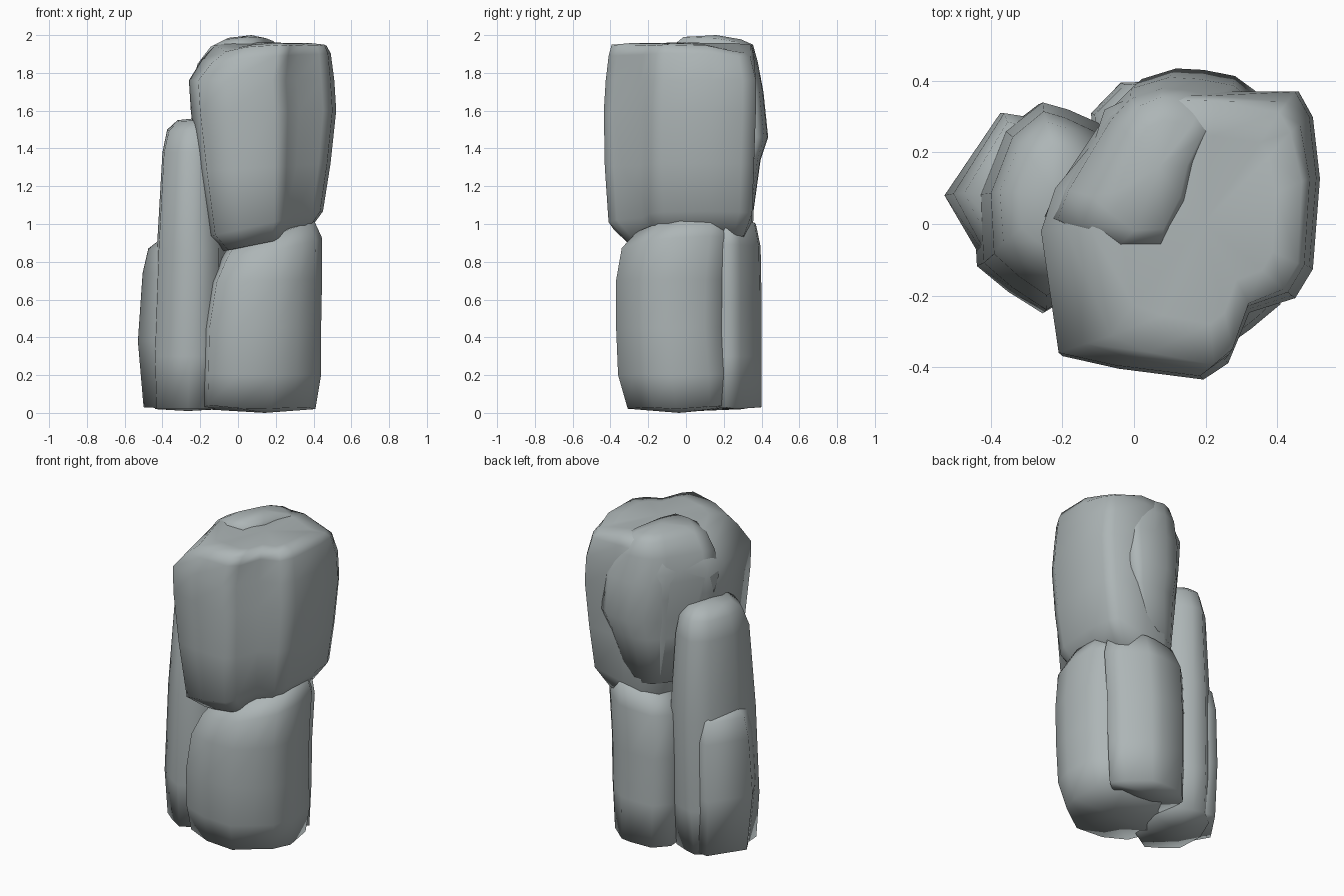
import bpy, bmesh, math

stone = bpy.data.materials.new("blue_grey_stone")
stone.diffuse_color = (0.42, 0.465, 0.47, 1)


def rock(name, outline, levels, bottom, top):
    """Loft an outline through levels (z, x0, x1, y0, y1, slope_x, slope_y, corner rounding)."""
    ox0, ox1 = min(p[0] for p in outline), max(p[0] for p in outline)
    oy0, oy1 = min(p[1] for p in outline), max(p[1] for p in outline)
    mid = (bottom + top) / 2
    bm = bmesh.new()
    rings = []
    for z, x0, x1, y0, y1, sx, sy, r in levels:
        cx, cy = (x0 + x1) / 2, (y0 + y1) / 2
        ring = []
        for px, py in outline:
            u = 2 * (px - ox0) / (ox1 - ox0) - 1
            v = 2 * (py - oy0) / (oy1 - oy0) - 1
            k = r * u * u * v * v
            dx = u * (x1 - x0) / 2 * (1 - k)
            dy = v * (y1 - y0) / 2 * (1 - k)
            dz = sx * dx + sy * dy + (-0.5 if z > mid else 0.5) * k
            ring.append(bm.verts.new((cx + dx, cy + dy, max(0.0, z + dz))))
        rings.append(ring)
    n = len(outline)
    for a, b in zip(rings, rings[1:]):
        for i in range(n):
            j = (i + 1) % n
            bm.faces.new((a[i], a[j], b[j], b[i]))
    # domed caps
    for ring, z in ((rings[0], bottom), (rings[-1], top)):
        cx = sum(v.co.x for v in ring) / n
        cy = sum(v.co.y for v in ring) / n
        c = bm.verts.new((cx, cy, z))
        for i in range(n):
            bm.faces.new((ring[i], ring[(i + 1) % n], c))
    bmesh.ops.recalc_face_normals(bm, faces=bm.faces)
    me = bpy.data.meshes.new(name)
    bm.to_mesh(me)
    bm.free()
    me.materials.append(stone)
    ob = bpy.data.objects.new(name, me)
    bpy.context.collection.objects.link(ob)
    bpy.ops.object.select_all(action='DESELECT')
    ob.select_set(True)
    bpy.context.view_layer.objects.active = ob
    bpy.ops.object.shade_smooth_by_angle(angle=math.radians(110))
    return ob


# large upper boulder with a notched right front corner
rock("upper_boulder",
     [(-.26, -.03), (-.21, -.37), (-.05, -.405), (.19, -.435), (.26, -.39),
      (.32, -.25), (.45, -.21), (.50, -.13), (.52, .12), (.50, .29),
      (.46, .36), (.20, .36), (.04, .365), (-.08, .31), (-.11, .22), (-.22, .09)],
     [(.90, -.08, .36, -.31, .31, .20, 0, 0),
      (1.00, -.16, .45, -.41, .355, .22, 0, 0),
      (1.30, -.21, .49, -.43, .365, .06, 0, 0),
      (1.60, -.25, .52, -.435, .375, 0, 0, 0),
      (1.76, -.26, .51, -.425, .375, 0, 0, 0),
      (1.89, -.19, .495, -.41, .365, .05, 0, .07),
      (1.95, -.12, .475, -.395, .35, .01, 0, .13),
      (1.96, -.04, .40, -.28, .25, 0, 0, .10)], .89, 1.96)

# bulging slab on the upper back, forming the peak
rock("upper_back_slab",
     [(-.25, .0), (-.10, -.08), (.08, -.07), (.18, .08), (.22, .22), (.31, .36),
      (.25, .41), (.16, .43), (.08, .435), (-.02, .40), (-.08, .33), (-.21, .10)],
     [(1.05, -.13, .20, .10, .355, 0, 0, 0),
      (1.34, -.18, .30, .05, .395, 0, 0, 0),
      (1.46, -.20, .34, .0, .435, 0, 0, 0),
      (1.70, -.25, .34, -.05, .41, 0, 0, 0),
      (1.86, -.22, .29, -.06, .38, 0, 0, .05),
      (1.95, -.15, .23, -.07, .355, 0, 0, .05),
      (1.985, -.07, .19, -.02, .29, 0, -.04, .05)], 1.05, 2.0)

# lower front boulder, top rising to the right
rock("lower_front_boulder",
     [(-.20, -.10), (-.17, -.31), (.0, -.36), (.20, -.37), (.32, -.29),
      (.41, -.22), (.45, -.08), (.44, .12), (.37, .20), (.30, .245),
      (.0, .24), (-.16, .18)],
     [(.02, -.20, .41, -.31, .24, 0, 0, .08),
      (.20, -.19, .44, -.36, .245, 0, 0, .03),
      (.45, -.18, .44, -.37, .22, 0, 0, 0),
      (.70, -.14, .445, -.37, .225, .03, 0, 0),
      (.88, -.08, .445, -.34, .245, .18, .06, 0),
      (.97, -.03, .40, -.26, .23, .26, .10, 0)], 0, 1.0)

# lower back right slab
rock("lower_back_slab",
     [(-.10, .12), (.15, .10), (.32, .17), (.37, .21), (.31, .29), (.19, .39),
      (.12, .40), (-.03, .395), (-.11, .31)],
     [(.03, -.11, .36, .10, .40, 0, 0, 0),
      (.30, -.12, .375, .10, .40, 0, 0, 0),
      (.60, -.12, .38, .10, .40, 0, 0, 0),
      (.88, -.11, .40, .10, .395, .05, 0, 0),
      (1.0, -.05, .37, .12, .37, .14, 0, 0)], .02, 1.03)

# tall column on the left
rock("tall_left_column",
     [(-.42, .08), (-.41, -.11), (-.33, -.18), (-.24, -.24), (-.10, -.15), (-.05, .10),
      (-.08, .27), (-.18, .315), (-.25, .335), (-.35, .255)],
     [(.02, -.44, -.08, -.22, .31, 0, 0, 0),
      (.30, -.45, -.05, -.25, .335, 0, 0, 0),
      (.86, -.43, -.05, -.24, .34, 0, 0, 0),
      (1.38, -.40, -.08, -.20, .315, 0, 0, 0),
      (1.50, -.375, -.09, -.15, .285, 0, 0, .05),
      (1.55, -.32, -.12, -.08, .22, 0, 0, .05)], .01, 1.56)

# low outer slab against the column
rock("low_left_slab",
     [(-.53, .08), (-.41, -.12), (-.30, -.16), (-.16, -.05), (-.14, .22),
      (-.30, .30), (-.37, .31)],
     [(.03, -.50, -.16, -.12, .305, 0, 0, 0),
      (.38, -.53, -.15, -.16, .31, 0, 0, 0),
      (.74, -.505, -.16, -.15, .31, 0, 0, 0),
      (.87, -.475, -.18, -.12, .285, 0, 0, 0),
      (.92, -.41, -.20, -.08, .24, 0, 0, 0)], .02, .92)
